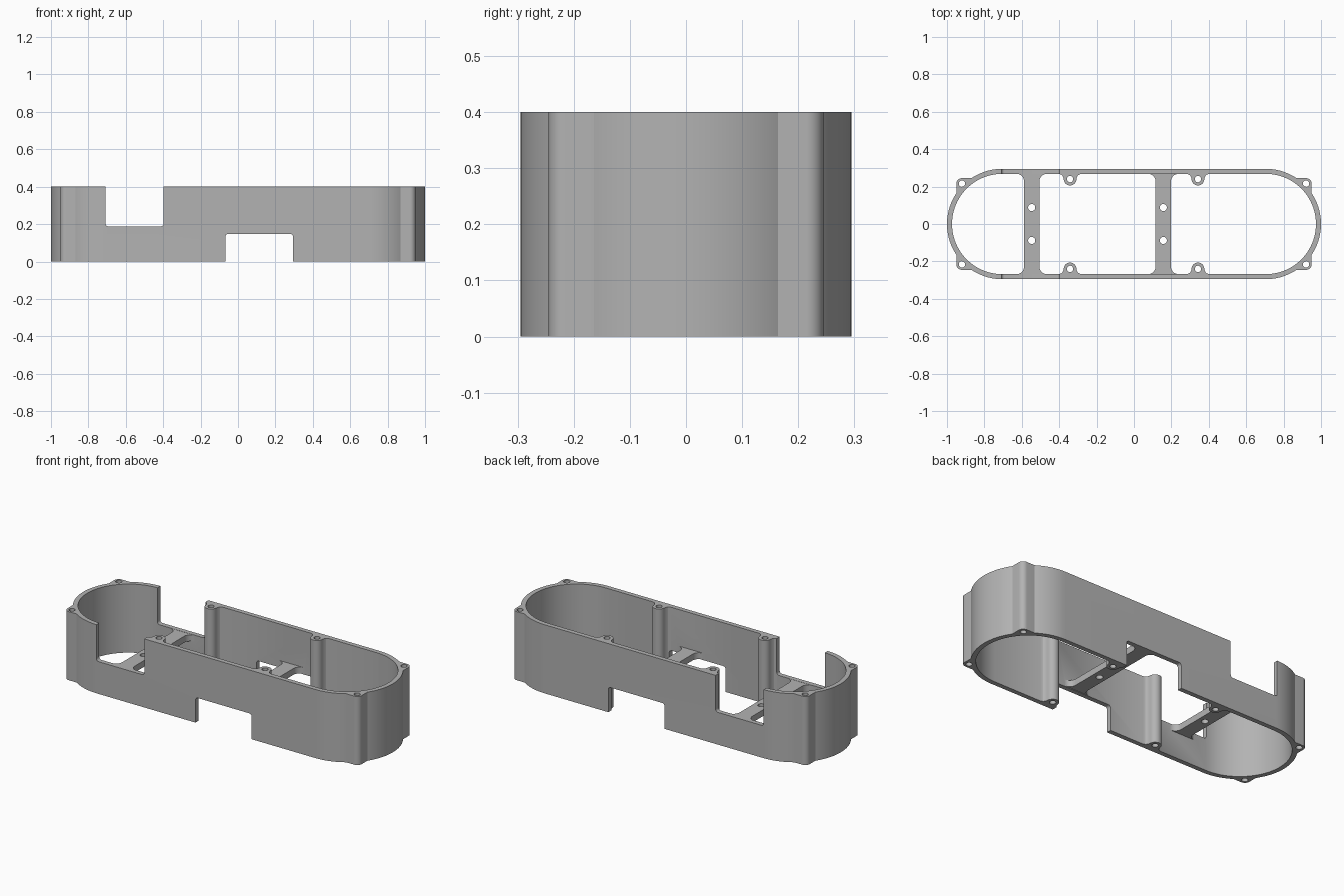
import bpy, bmesh
from math import cos, sin, radians
from mathutils import Vector

cube = bpy.data.objects.get("Cube")
if cube:
    bpy.data.objects.remove(cube)

HEIGHT, SPAN, OUTER, INNER = 0.4, 0.705, 0.295, 0.268
BAR_LOW, BAR_TOP = 0.15, 0.187

grey = bpy.data.materials.new("plain grey")
grey.use_nodes = True
tone = (0.45, 0.45, 0.45, 1)
grey.diffuse_color = tone
grey.node_tree.nodes["Principled BSDF"].inputs["Base Color"].default_value = tone


def arc(cx, cy, r, start, end, n):
    steps = [radians(start + (end - start) * i / n) for i in range(n + 1)]
    return [(cx + r * cos(a), cy + r * sin(a)) for a in steps]


def prism(name, outline, low, high, along_y=False):
    """Extrude an outline upwards, or along y when it is drawn in x and z."""
    bm = bmesh.new()
    place = (lambda p: (p[0], low, p[1])) if along_y else (lambda p: (p[0], p[1], low))
    face = bm.faces.new([bm.verts.new(place(p)) for p in outline])
    move = Vector((0, high - low, 0)) if along_y else Vector((0, 0, high - low))
    new = bmesh.ops.extrude_face_region(bm, geom=[face])["geom"]
    bmesh.ops.translate(bm, vec=move, verts=[v for v in new if isinstance(v, bmesh.types.BMVert)])
    bmesh.ops.recalc_face_normals(bm, faces=bm.faces)
    mesh = bpy.data.meshes.new(name)
    bm.to_mesh(mesh)
    bm.free()
    mesh.materials.append(grey)
    obj = bpy.data.objects.new(name, mesh)
    bpy.context.collection.objects.link(obj)
    return obj


def combine(target, tool, operation):
    bpy.context.view_layer.objects.active = target
    mod = target.modifiers.new("combine", "BOOLEAN")
    mod.operation, mod.object, mod.solver = operation, tool, "EXACT"
    bpy.ops.object.modifier_apply(modifier=mod.name)
    bpy.data.objects.remove(tool)


def stadium(r):
    return arc(SPAN, 0, r, -90, 90, 48) + arc(-SPAN, 0, r, 90, 270, 48)


def mirrored(outline, sx, sy):
    return [(x * sx, y * sy) for x, y in outline]


# Outer shell with a rounded lug at each corner
frame = prism("frame", stadium(OUTER), 0, HEIGHT)
lug = [(0.95, 0.15)] + arc(0.92, 0.215, 0.03, 0, 90, 10) + [(0.85, 0.245), (0.85, 0.15)]
corners = [(sx, sy) for sx in (-1, 1) for sy in (-1, 1)]
for sx, sy in corners:
    combine(frame, prism("corner_lug", mirrored(lug, sx, sy), 0, HEIGHT), "UNION")
combine(frame, prism("hollow", stadium(INNER), -0.1, 0.5), "DIFFERENCE")

# Screw posts against the inside of the long walls
post = ([(0.285, 0.28), (0.285, 0.268), (0.298, 0.262), (0.305, 0.252)]
        + arc(0.342, 0.24, 0.034, 180, 360, 16)
        + [(0.379, 0.252), (0.386, 0.262), (0.399, 0.268), (0.399, 0.28)])
for sx, sy in corners:
    combine(frame, prism("screw_post", mirrored(post, sx, sy), 0, HEIGHT), "UNION")

# Cross bars with filleted ends
bars = (-0.547, 0.157)
for cx in bars:
    half, r = 0.041, 0.04
    corner = arc(half + r, INNER - r, r, 180, 90, 8)
    right = [(half + r, 0.28)] + corner[::-1]
    right += [(x, -y) for x, y in right[::-1]]
    outline = right + [(-x, y) for x, y in right[::-1]]
    bar = prism("cross_bar", [(x + cx, y) for x, y in outline], BAR_LOW, BAR_TOP)
    combine(frame, bar, "UNION")

# Notches through both long walls: one open at the top, one at the bottom
r = 0.015
x0, x1, z = -0.708, -0.398, 0.188
upper = (arc(x0 + r, z + r, r, 180, 270, 6) + arc(x1 - r, z + r, r, 270, 360, 6)
         + [(x1, 0.5), (x0, 0.5)])
combine(frame, prism("upper_notch", upper, -0.5, 0.5, True), "DIFFERENCE")
x0, x1, z = -0.068, 0.295, 0.147
lower = (arc(x1 - r, z - r, r, 0, 90, 6) + arc(x0 + r, z - r, r, 90, 180, 6)
         + [(x0, -0.1), (x1, -0.1)])
combine(frame, prism("lower_notch", lower, -0.5, 0.5, True), "DIFFERENCE")

# Screw holes in lugs, posts and bars
holes = [(sx * x, sy * y) for x, y in ((0.92, 0.216), (0.342, 0.24)) for sx, sy in corners]
holes += [(cx, y) for cx in bars for y in (-0.088, 0.088)]
for x, y in holes:
    size = 0.019 if abs(y) < 0.1 else 0.017
    combine(frame, prism("hole", arc(x, y, size, 0, 345, 23), -0.1, 0.5), "DIFFERENCE")

# Smooth curved walls, crisp edges
bpy.ops.object.select_all(action="DESELECT")
frame.select_set(True)
bpy.context.view_layer.objects.active = frame
bpy.ops.object.shade_smooth_by_angle(angle=radians(25))
